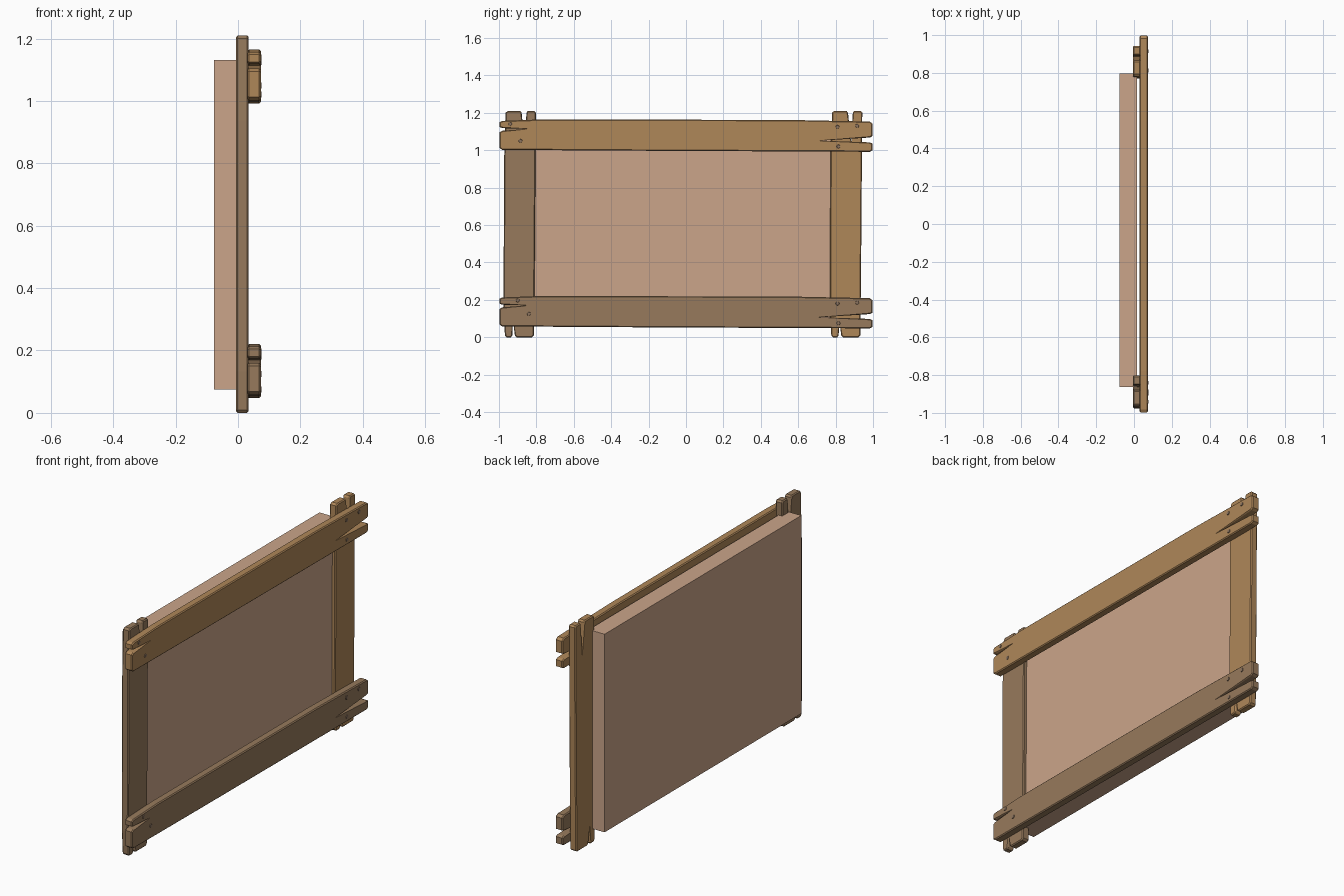
import bpy, bmesh, math
from mathutils import Vector

if "Cube" in bpy.data.objects:
    bpy.data.objects.remove(bpy.data.objects["Cube"])


def lin(c):
    c /= 255
    return c / 12.92 if c <= 0.04045 else ((c + 0.055) / 1.055) ** 2.4


def material(name, r, g, b):
    m = bpy.data.materials.new(name)
    m.diffuse_color = (lin(r), lin(g), lin(b), 1)
    m.use_nodes = True
    m.node_tree.nodes["Principled BSDF"].inputs["Base Color"].default_value = m.diffuse_color
    return m


LIGHT = material("light wood", 175, 135, 89)
DARK = material("dark wood", 151, 122, 92)
PANEL = material("panel tan", 203, 165, 138)
NAIL = material("nail grey brown", 140, 116, 96)


def finish(bm, name, mat):
    bmesh.ops.recalc_face_normals(bm, faces=bm.faces[:])
    me = bpy.data.meshes.new(name)
    bm.to_mesh(me)
    bm.free()
    me.materials.append(mat)
    ob = bpy.data.objects.new(name, me)
    bpy.context.collection.objects.link(ob)
    return ob


# Plank outline with a split at each end: u along, v across, counter-clockwise
OUTLINE = [(-1, -.065), (-.985, -.076), (-.4, -.080), (.985, -.0865), (1, -.078),
           (1, -.043), (.985, -.036), (.72, -.027), (.985, -.010), (1, -.002),
           (1, .063), (.985, .075), (.55, .084), (-.78, .0865), (-.985, .079),
           (-1, .071), (-1, .047), (-.985, .040), (-.85, .036), (-.985, .026), (-1, .017)]


def inset(pts, d):
    out = []
    for i, p in enumerate(pts):
        a = (p - pts[i - 1]).normalized()
        b = (pts[(i + 1) % len(pts)] - p).normalized()
        n = Vector((-a.y - b.y, a.x + b.x)).normalized()
        na = Vector((-a.y, a.x))
        out.append(p + n * d * min(1.5, 1 / max(0.1, n.dot(na))))
    return out


def plank(name, mat, half_len, x0, x1, cy, cz, upright=False):
    c = 0.005
    full = [Vector((u * half_len, v)) for u, v in OUTLINE]
    small = inset(full, c)
    bm = bmesh.new()
    rings = []
    for x, pts in ((x0, small), (x0 + c, full), (x1 - c, full), (x1, small)):
        rings.append([bm.verts.new((x, cy - p.y, cz + p.x) if upright
                                   else (x, cy + p.x, cz + p.y)) for p in pts])
    n = len(full)
    for r, s in zip(rings, rings[1:]):
        for i in range(n):
            j = (i + 1) % n
            bm.faces.new((r[i], r[j], s[j], s[i]))
    bm.faces.new(rings[0][::-1])
    bm.faces.new(rings[-1])
    return finish(bm, name, mat)


# Frame: two rails in front of two posts
plank("top_rail", LIGHT, 0.998, 0.03, 0.073, 0, 1.078)
plank("bottom_rail", DARK, 0.998, 0.03, 0.073, 0, 0.134)
plank("left_post", DARK, 0.605, -0.006, 0.034, -0.889, 0.605, True)
plank("right_post", LIGHT, 0.605, -0.006, 0.034, 0.856, 0.605, True)

# Backing panel
bm = bmesh.new()
bmesh.ops.create_cube(bm, size=1)
for v in bm.verts:
    v.co = (0.016 if v.co.x > 0 else -0.077,
            0.797 if v.co.y > 0 else -0.862,
            1.132 if v.co.z > 0 else 0.075)
finish(bm, "back_panel", PANEL)

# Nail heads on the rails
NAILS = [(-.94, 1.14), (-.885, 1.05), (.81, 1.125), (.915, 1.13), (.815, 1.02),
         (-.90, .197), (-.84, .125), (.81, .18), (.915, .185), (.815, .075)]
for k, (y, z) in enumerate(NAILS):
    bm = bmesh.new()
    bmesh.ops.create_cone(bm, cap_ends=True, segments=8, radius1=0.012,
                          radius2=0.009, depth=0.008)
    for v in bm.verts:
        v.co = (0.072 + v.co.z, y + v.co.x, z + v.co.y)
    finish(bm, f"nail_{k + 1}", NAIL)
